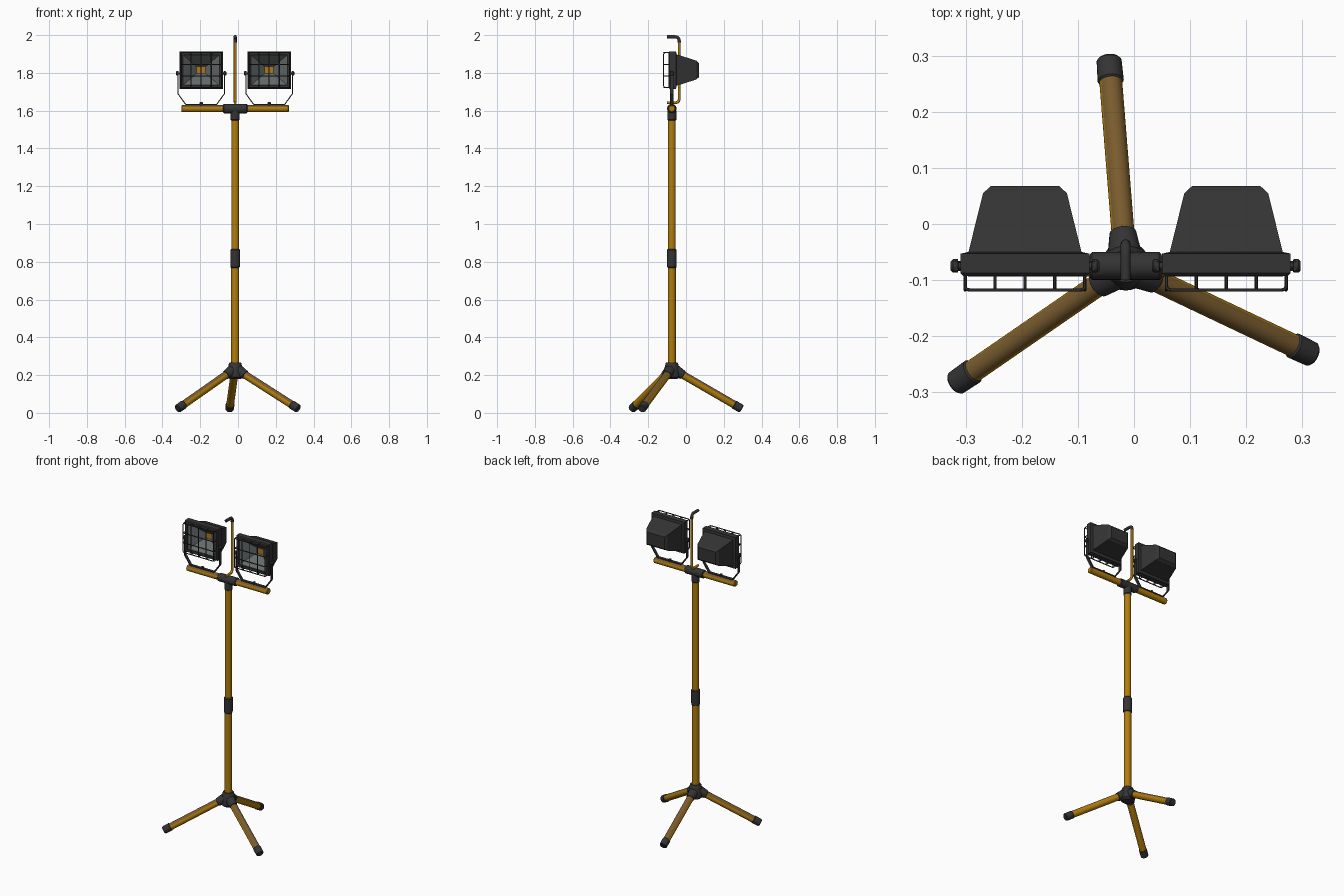
import bpy, bmesh, math
from mathutils import Vector

if "Cube" in bpy.data.objects:
    bpy.data.objects.remove(bpy.data.objects["Cube"])

CX, CY = -0.015, -0.075          # pole axis
BAR_Z, LAMP_Z = 1.611, 1.815


def material(name, rgb):
    m = bpy.data.materials.new(name)
    m.diffuse_color = (*rgb, 1)
    m.use_nodes = True
    m.node_tree.nodes["Principled BSDF"].inputs["Base Color"].default_value = m.diffuse_color
    return m


YELLOW = material("yellow paint", (0.44, 0.205, 0.004))
BROWN = material("dusty yellow paint", (0.19, 0.105, 0.027))
BLACK = material("black plastic", (0.034, 0.034, 0.034))
GREY = material("reflector grey", (0.13, 0.145, 0.145))
AMBER = material("amber light chip", (0.40, 0.19, 0.015))


def finish(name, bm, mats, angle=35):
    bmesh.ops.recalc_face_normals(bm, faces=bm.faces)
    me = bpy.data.meshes.new(name)
    bm.to_mesh(me)
    bm.free()
    ob = bpy.data.objects.new(name, me)
    for m in mats:
        me.materials.append(m)
    bpy.context.collection.objects.link(ob)
    bpy.ops.object.select_all(action='DESELECT')
    ob.select_set(True)
    bpy.context.view_layer.objects.active = ob
    bpy.ops.object.shade_smooth_by_angle(angle=math.radians(angle))
    return ob


def bridge(bm, rings):
    """Skin a list of equal-length vertex rings and cap both ends."""
    n = len(rings[0])
    for a, b in zip(rings, rings[1:]):
        for i in range(n):
            bm.faces.new((a[i], a[(i + 1) % n], b[(i + 1) % n], b[i]))
    bm.faces.new(rings[0])
    return bm.faces.new(rings[-1])


def lathe(name, profile, origin, axis, mat, n=24):
    """Turn (radius, distance) pairs about an axis."""
    bm = bmesh.new()
    q = Vector((0, 0, 1)).rotation_difference(Vector(axis).normalized())
    o = Vector(origin)
    rings = [[bm.verts.new(o + q @ Vector((r * math.cos(2 * math.pi * i / n),
                                           r * math.sin(2 * math.pi * i / n), t)))
              for i in range(n)] for r, t in profile]
    bridge(bm, rings)
    return finish(name, bm, [mat])


def dust_top(ob, limit):
    """Dusty colour on the faces that look upward."""
    ob.data.materials.append(BROWN)
    for p in ob.data.polygons:
        p.material_index = int(p.normal.z > limit)


def capped(r, a, b, e=0.004):
    """Cylinder profile with small bevelled ends."""
    return [(r - e, a), (r, a + e), (r, b - e), (r - e, b)]


def rounded(points, rad, steps=5):
    """Round the inner corners of a polyline."""
    p = [Vector(v) for v in points]
    out = [p[0]]
    for a, b, c in zip(p, p[1:], p[2:]):
        s, e = b + (a - b).normalized() * rad, b + (c - b).normalized() * rad
        for k in range(steps + 1):
            t = k / steps
            out.append(s * (1 - t) ** 2 + b * 2 * t * (1 - t) + e * t * t)
    return out + [p[-1]]


def wires(name, paths, r, mat, res=2):
    """Round rods swept along polylines, as one mesh."""
    cu = bpy.data.curves.new(name, 'CURVE')
    cu.dimensions, cu.bevel_depth, cu.bevel_resolution = '3D', r, res
    cu.use_fill_caps = True
    for path in paths:
        s = cu.splines.new('POLY')
        s.points.add(len(path) - 1)
        for pt, v in zip(s.points, path):
            pt.co = (*v, 1)
    tmp = bpy.data.objects.new(name, cu)
    bpy.context.collection.objects.link(tmp)
    bpy.context.view_layer.update()
    me = bpy.data.meshes.new_from_object(tmp.evaluated_get(
        bpy.context.evaluated_depsgraph_get()))
    bm = bmesh.new()
    bm.from_mesh(me)
    for f in bm.faces:
        f.material_index = 0
    bpy.data.objects.remove(tmp)
    bpy.data.meshes.remove(me)
    return finish(name, bm, [mat], 50)


UP = (0, 0, 1)
base = (CX, CY, 0)

# Pole, coupling and collars
lathe("lower_pole", capped(0.0212, 0.2, 0.8), base, UP, YELLOW)
lathe("upper_pole", capped(0.0203, 0.8, 1.6), base, UP, YELLOW)
lathe("pole_coupling", [(0.021, 0.768), (0.025, 0.772), (0.026, 0.80), (0.026, 0.862),
                        (0.021, 0.868)], base, UP, BLACK)
lathe("top_collar", capped(0.0235, 1.548, 1.605), base, UP, BLACK)

# Tripod hub, three legs with sleeves and rubber feet
lathe("tripod_hub", [(0.03, 0.18), (0.042, 0.19), (0.044, 0.215), (0.033, 0.262),
                     (0.029, 0.268)], base, UP, BLACK)
tilt = math.radians(30)
for i, deg in enumerate((94.6, 214.6, 334.6)):
    a = math.radians(deg)
    out = Vector((math.cos(a), math.sin(a), 0))
    foot = Vector(base) + out * 0.371 + Vector((0, 0, 0.021))
    inward = -out * math.cos(tilt) + Vector((0, 0, math.sin(tilt)))
    leg = lathe(f"leg_{i + 1}", capped(0.0205, 0.006, 0.40), foot, inward, YELLOW)
    dust_top(leg, 0.4)
    lathe(f"leg_foot_{i + 1}", [(0.019, 0), (0.0225, 0.004), (0.0235, 0.044),
                                (0.0205, 0.047)], foot, inward, BLACK)
    lathe(f"leg_sleeve_{i + 1}", [(0.021, 0.358), (0.024, 0.360), (0.030, 0.400),
                                  (0.026, 0.42)], foot, inward, BLACK)

# Crossbar with its T sleeve
bar = lathe("crossbar", capped(0.019, -0.285, 0.285), (CX, CY, BAR_Z), (1, 0, 0), YELLOW)
dust_top(bar, 0.6)
lathe("crossbar_sleeve", capped(0.025, -0.064, 0.064), (CX, CY, BAR_Z), (1, 0, 0), BLACK)

# Cable hook rod with a black grip on the top bend
rod = rounded([(CX, -0.10, 1.642), (CX, -0.036, 1.642), (CX, -0.036, 1.968)], 0.022)
wires("hook_rod", [rod], 0.0075, YELLOW, 3)
grip = rounded([(CX, -0.036, 1.962), (CX, -0.036, 1.991), (CX, -0.10, 1.991)], 0.022)
wires("hook_grip", [grip], 0.009, BLACK, 3)


def lamp(side, cx):
    # Housing, rim, funnel reflector and light chip as nested rectangles
    steps = [(0.061, 0.038, 0.068), (0.075, 0.050, 0.055), (0.101, 0.083, -0.050),
             (0.115, 0.099, -0.053), (0.115, 0.099, -0.088), (0.110, 0.094, -0.093),
             (0.096, 0.080, -0.093), (0.096, 0.080, -0.084), (0.024, 0.018, -0.015)]
    bm = bmesh.new()
    rings = [[bm.verts.new((cx + sx * w, y, LAMP_Z + sz * h))
              for sx, sz in ((-1, -1), (1, -1), (1, 1), (-1, 1))] for w, h, y in steps]
    chip = bridge(bm, rings)
    chip.material_index = 2
    last = set(rings[-1])
    for f in bm.faces:
        if f is not chip and last & set(f.verts):
            f.material_index = 1
    finish(f"{side}_lamp", bm, [BLACK, GREY, AMBER], 20)

    # Wire guard: U-shaped wires both ways
    f, b, w, h = -0.118, -0.088, 0.107, 0.092
    paths = []
    for k in range(5):
        x = cx + w * (k / 2 - 1)
        paths.append(rounded([(x, b, LAMP_Z - h), (x, f, LAMP_Z - h),
                              (x, f, LAMP_Z + h), (x, b, LAMP_Z + h)], 0.008, 3))
    for k in range(4):
        z = LAMP_Z + h * (k / 1.5 - 1)
        paths.append(rounded([(cx - w, b, z), (cx - w, f, z),
                              (cx + w, f, z), (cx + w, b, z)], 0.008, 3))
    wires(f"{side}_wire_guard", paths, 0.003, BLACK, 1)

    # Flat strap bracket bent under the lamp
    half = [(0.125, 1.815), (0.125, 1.695), (0.084, 1.638)]
    inner = [(0.120, 1.815), (0.120, 1.697), (0.081, 1.643)]
    outline = half + [(-x, z) for x, z in reversed(half)]
    inside = inner + [(-x, z) for x, z in reversed(inner)]
    bm = bmesh.new()
    vs = [[[bm.verts.new((cx + x, CY + dy, z - 0.007)) for x, z in line]
           for line in (outline, inside)] for dy in (-0.009, 0.009)]
    loop = [vs[0][0], vs[0][1], vs[1][1], vs[1][0]]
    for p, q in zip(loop, loop[1:] + loop[:1]):
        for i in range(5):
            bm.faces.new((p[i], p[i + 1], q[i + 1], q[i]))
    for i in (0, 5):
        bm.faces.new([l[i] for l in loop])
    finish(f"{side}_bracket", bm, [BLACK], 20)

    # Pivot knobs, and the bolt holding the bracket to the bar
    for s, word in ((-1, "left"), (1, "right")):
        lathe(f"{side}_lamp_{word}_knob", [(0.006, 0.110), (0.006, 0.119), (0.012, 0.120),
                                           (0.012, 0.129), (0.008, 0.133)],
              (cx, CY, 1.797), (s, 0, 0), BLACK, 12)
    lathe(f"{side}_bracket_bolt", capped(0.009, 0, 0.02, 0.002), (cx, CY, 1.625), UP, BLACK, 6)


lamp("left", CX - 0.18)
lamp("right", CX + 0.18)
